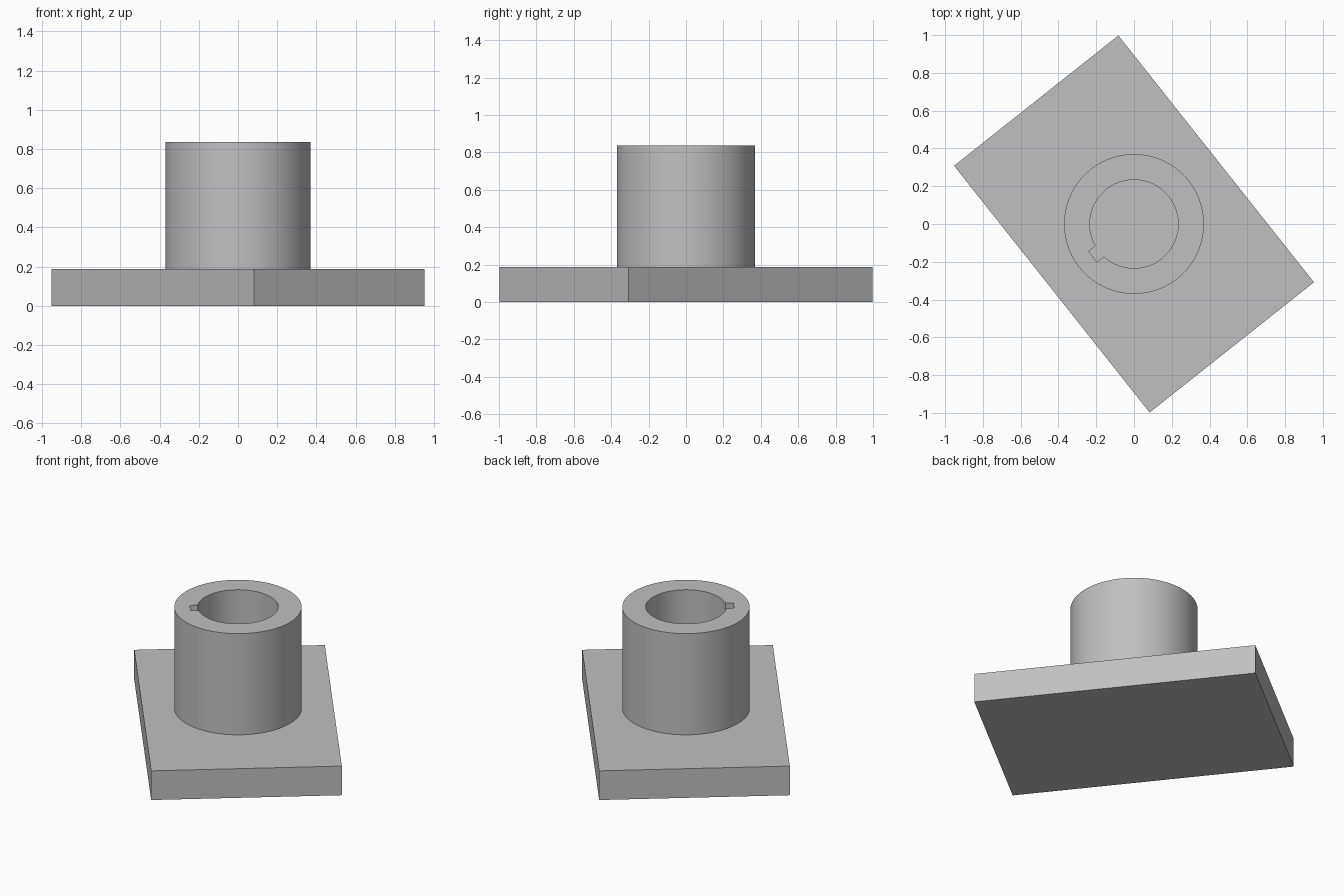
import bpy
import bmesh
import math
from mathutils import Matrix

TURN = math.radians(38.4)
PLATE = (1.11, 1.667, 0.187)
TOP = 0.836
OUTER, BORE = 0.37, 0.234
KEY_REACH, KEY_HALF = 0.278, 0.036
SEGMENTS = 96

if "Cube" in bpy.data.objects:
    bpy.data.objects.remove(bpy.data.objects["Cube"])

grey = bpy.data.materials.new("mid grey")
grey.use_nodes = True
colour = (0.53, 0.53, 0.53, 1)
grey.diffuse_color = colour
grey.node_tree.nodes["Principled BSDF"].inputs["Base Color"].default_value = colour


def make_object(name, bm):
    bmesh.ops.recalc_face_normals(bm, faces=bm.faces)
    mesh = bpy.data.meshes.new(name)
    bm.to_mesh(mesh)
    bm.free()
    mesh.materials.append(grey)
    obj = bpy.data.objects.new(name, mesh)
    obj.rotation_euler.z = TURN
    bpy.context.collection.objects.link(obj)
    return obj


def arc(radius, start, end, steps):
    angles = [start + (end - start) * i / steps for i in range(steps + 1)]
    return [(radius * math.cos(a), radius * math.sin(a)) for a in angles]


def add_loop(bm, points, z):
    verts = [bm.verts.new((x, y, z)) for x, y in points]
    return [bm.edges.new((v, verts[i - 1])) for i, v in enumerate(verts)]


# Rectangular base plate
bm = bmesh.new()
bmesh.ops.create_cube(bm, size=1, matrix=Matrix.Translation((0, 0, PLATE[2] / 2))
                      @ Matrix.Diagonal((*PLATE, 1)))
make_object("base_plate", bm)

# Round sleeve whose bore has a square keyway on one side
gap = math.asin(KEY_HALF / BORE)
bore = arc(BORE, gap - math.pi, math.pi - gap, SEGMENTS)
bore += [(-KEY_REACH, KEY_HALF), (-KEY_REACH, -KEY_HALF)]
rim = arc(OUTER, 0, 2 * math.pi, SEGMENTS)[:-1]
sleeve_bottom = PLATE[2] - 0.005

bm = bmesh.new()
edges = add_loop(bm, rim, sleeve_bottom) + add_loop(bm, bore, sleeve_bottom)
bmesh.ops.triangle_fill(bm, edges=edges, use_beauty=True, normal=(0, 0, 1))
grown = bmesh.ops.extrude_face_region(bm, geom=bm.faces[:], use_keep_orig=True)
top_verts = [g for g in grown["geom"] if isinstance(g, bmesh.types.BMVert)]
bmesh.ops.translate(bm, verts=top_verts, vec=(0, 0, TOP - sleeve_bottom))
sleeve = make_object("keyed_sleeve", bm)

bpy.ops.object.select_all(action="DESELECT")
sleeve.select_set(True)
bpy.context.view_layer.objects.active = sleeve
bpy.ops.object.shade_smooth_by_angle(angle=math.radians(30))
